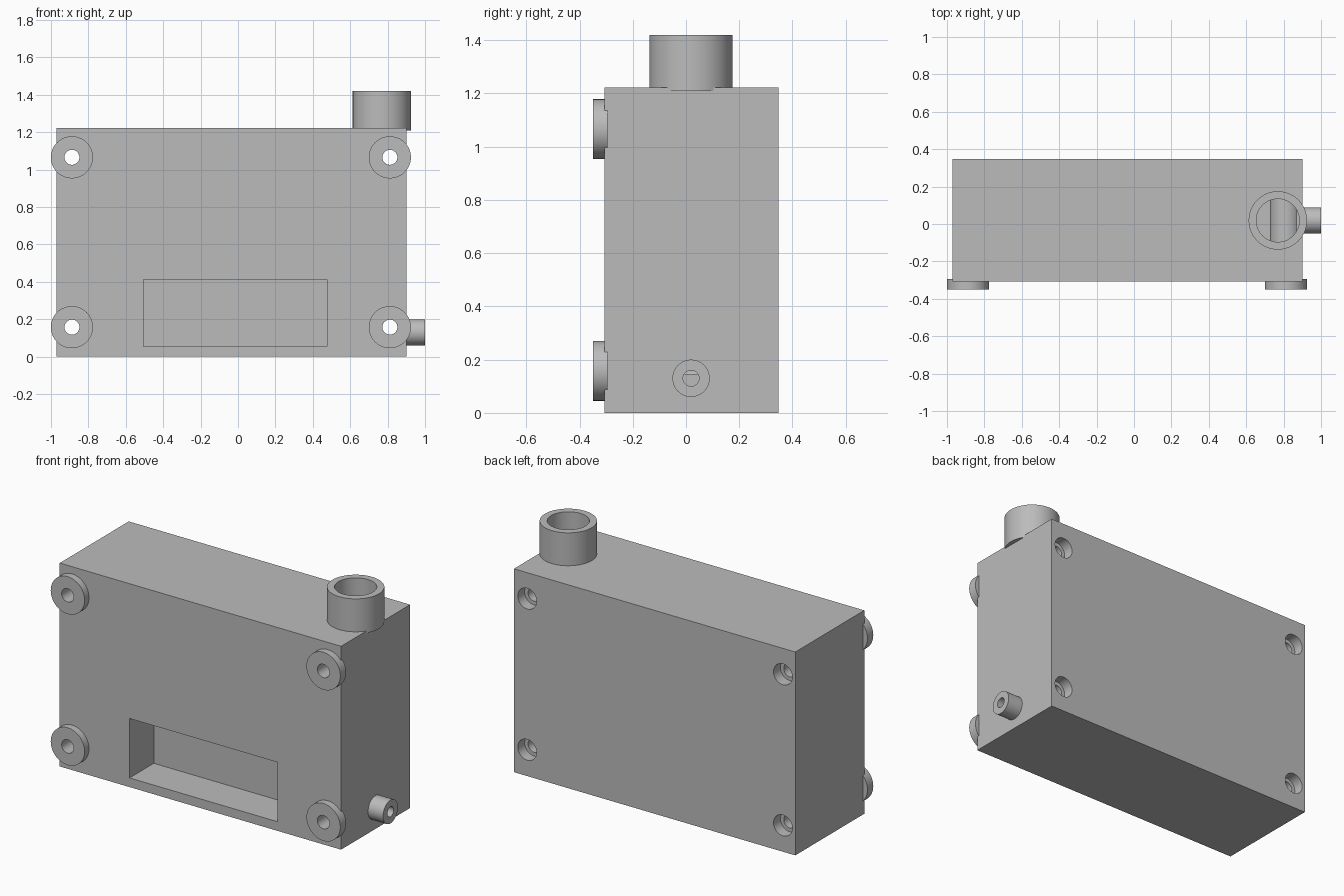
import bpy
import math

if "Cube" in bpy.data.objects:
    bpy.data.objects.remove(bpy.data.objects["Cube"])

grey = bpy.data.materials.new("plain grey")
grey.diffuse_color = (0.5, 0.5, 0.5, 1)
grey.use_nodes = True
grey.node_tree.nodes["Principled BSDF"].inputs["Base Color"].default_value = grey.diffuse_color


def box(name, lo, hi):
    bpy.ops.mesh.primitive_cube_add(size=1, location=[(a + b) / 2 for a, b in zip(lo, hi)])
    ob = bpy.context.object
    ob.name = name
    ob.scale = [b - a for a, b in zip(lo, hi)]
    bpy.ops.object.transform_apply(location=True, rotation=True, scale=True)
    ob.data.materials.append(grey)
    return ob


def rod(name, axis, start, end, u, v, r):
    """Cylinder along an axis; u, v are the other two coordinates in order."""
    mid = (start + end) / 2
    loc, rot = {"x": ((mid, u, v), (0, math.pi / 2, 0)),
                "y": ((u, mid, v), (math.pi / 2, 0, 0)),
                "z": ((u, v, mid), (0, 0, 0))}[axis]
    bpy.ops.mesh.primitive_cylinder_add(vertices=64, radius=r, depth=end - start,
                                        location=loc, rotation=rot)
    ob = bpy.context.object
    ob.name = name
    bpy.ops.object.transform_apply(location=True, rotation=True, scale=True)
    ob.data.materials.append(grey)
    return ob


def cut(target, *cutters):
    for c in cutters:
        m = target.modifiers.new("cut", "BOOLEAN")
        m.operation, m.solver, m.object = "DIFFERENCE", "EXACT", c
        bpy.context.view_layer.objects.active = target
        bpy.ops.object.modifier_apply(modifier=m.name)
        bpy.data.objects.remove(c)


def tube(name, axis, start, end, u, v, r, inner):
    ob = rod(name, axis, start, end, u, v, r)
    cut(ob, rod("bore", axis, start - 0.05, end + 0.05, u, v, inner))
    return ob


X0, X1, Y0, Y1, H = -0.97, 0.90, -0.307, 0.348, 1.222
WALL = 0.03
corners = [(x, z) for x in (-0.888, 0.812) for z in (0.158, 1.066)]

# hollow interior, keeping screw posts and the walls of the front pocket
cavity = box("cavity", (X0 + WALL, Y0 + WALL, WALL), (X1 - WALL, Y1 - WALL, H - WALL))
cut(cavity, box("pocket_walls", (-0.536, -0.5, 0.0), (0.506, -0.047, 0.442)))
for x, z in corners:
    cut(cavity, rod("post", "y", -0.5, 0.5, x, z, 0.085))

# case with pocket, screw holes with countersunk backs, and pipe openings
case = box("case", (X0, Y0, 0), (X1, Y1, H))
cut(case, cavity, box("pocket", (-0.506, -0.5, 0.055), (0.476, -0.077, 0.412)))
for x, z in corners:
    cut(case, rod("screw_hole", "y", -0.6, 0.6, x, z, 0.04),
        rod("screw_seat", "y", Y1 - 0.065, 0.6, x, z, 0.0625))
cut(case, rod("top_opening", "z", H - 0.05, 1.5, 0.769, 0.019, 0.115),
    rod("side_opening", "x", 0.85, 1.1, 0.019, 0.13, 0.03))
parts = [case]

# round feet on the front, top pipe and small side pipe
for i, (x, z) in enumerate(corners):
    parts.append(tube(f"foot_{i + 1}", "y", -0.349, -0.294, x, z, 0.1125, 0.04))
parts.append(tube("top_pipe", "z", 1.21, 1.42, 0.769, 0.019, 0.156, 0.115))
parts.append(tube("side_pipe", "x", 0.89, 1.0, 0.019, 0.13, 0.07, 0.03))

for ob in parts:
    bpy.ops.object.select_all(action="DESELECT")
    ob.select_set(True)
    bpy.context.view_layer.objects.active = ob
    bpy.ops.object.shade_smooth_by_angle(angle=math.radians(30))
